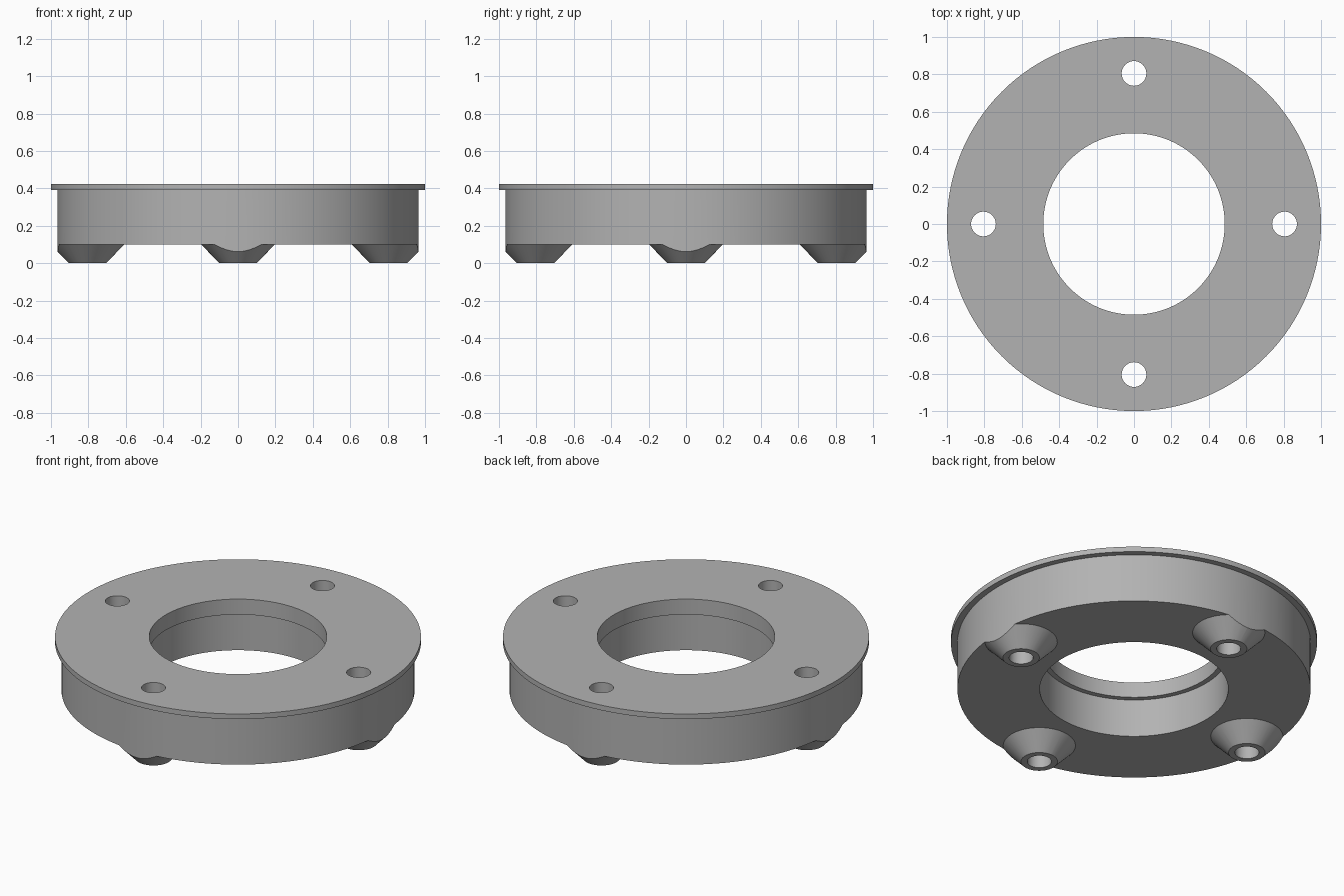
import bpy
import bmesh
from math import cos, sin, pi, radians

cube = bpy.data.objects.get("Cube")
if cube:
    bpy.data.objects.remove(cube, do_unlink=True)

BOLT_RADIUS = 0.805
BOLT_SPOTS = [(BOLT_RADIUS * cos(i * pi / 2), BOLT_RADIUS * sin(i * pi / 2)) for i in range(4)]

grey = bpy.data.materials.new("plain_grey")
grey.use_nodes = True
colour = (0.45, 0.45, 0.45, 1)
grey.diffuse_color = colour
grey.node_tree.nodes["Principled BSDF"].inputs["Base Color"].default_value = colour


def lathe(name, profile, segments, spots=((0, 0),), closed=False):
    """Revolve an (r, z) profile around a vertical axis at each spot.
    A closed profile makes a ring, an open one is capped at both ends."""
    bm = bmesh.new()
    for cx, cy in spots:
        rings = []
        for r, z in profile:
            angles = [2 * pi * i / segments for i in range(segments)]
            rings.append([bm.verts.new((cx + r * cos(a), cy + r * sin(a), z)) for a in angles])
        pairs = list(zip(rings, rings[1:]))
        if closed:
            pairs.append((rings[-1], rings[0]))
        else:
            bm.faces.new(rings[0])
            bm.faces.new(rings[-1])
        for low, high in pairs:
            for i in range(segments):
                j = (i + 1) % segments
                bm.faces.new((low[i], low[j], high[j], high[i]))
    bmesh.ops.recalc_face_normals(bm, faces=bm.faces)
    mesh = bpy.data.meshes.new(name)
    bm.to_mesh(mesh)
    bm.free()
    mesh.materials.append(grey)
    obj = bpy.data.objects.new(name, mesh)
    bpy.context.collection.objects.link(obj)
    return obj


def subtract(target, cutter):
    """Cut one object out of another, then discard the cutter."""
    cutter.hide_render = True
    mod = target.modifiers.new("cut", "BOOLEAN")
    mod.operation = "DIFFERENCE"
    mod.solver = "EXACT"
    mod.object = cutter
    bpy.context.view_layer.objects.active = target
    bpy.ops.object.modifier_apply(modifier=mod.name)
    bpy.data.objects.remove(cutter, do_unlink=True)


# Flanged ring with a stepped bore, full height down to the feet
ring = lathe("flanged_ring", [
    (0.515, 0), (0.965, 0), (0.965, 0.392), (1.0, 0.392),
    (1.0, 0.423), (0.485, 0.423), (0.485, 0.33), (0.515, 0.33),
], 128, closed=True)

# Clear the underside, leaving four conical feet trimmed by the outer wall
underside = lathe("underside_cutter", [(1.2, -0.05), (1.2, 0.101)], 32)
feet = lathe("feet_cutter", [(0.1, -0.1), (0.1, 0), (0.245, 0.15)], 48, BOLT_SPOTS)
subtract(underside, feet)
subtract(ring, underside)

# Bolt holes through the feet
holes = lathe("hole_cutter", [(0.066, -0.1), (0.066, 0.6)], 40, BOLT_SPOTS)
subtract(ring, holes)

bpy.ops.object.select_all(action="DESELECT")
ring.select_set(True)
bpy.context.view_layer.objects.active = ring
bpy.ops.object.shade_smooth_by_angle(angle=radians(30))
